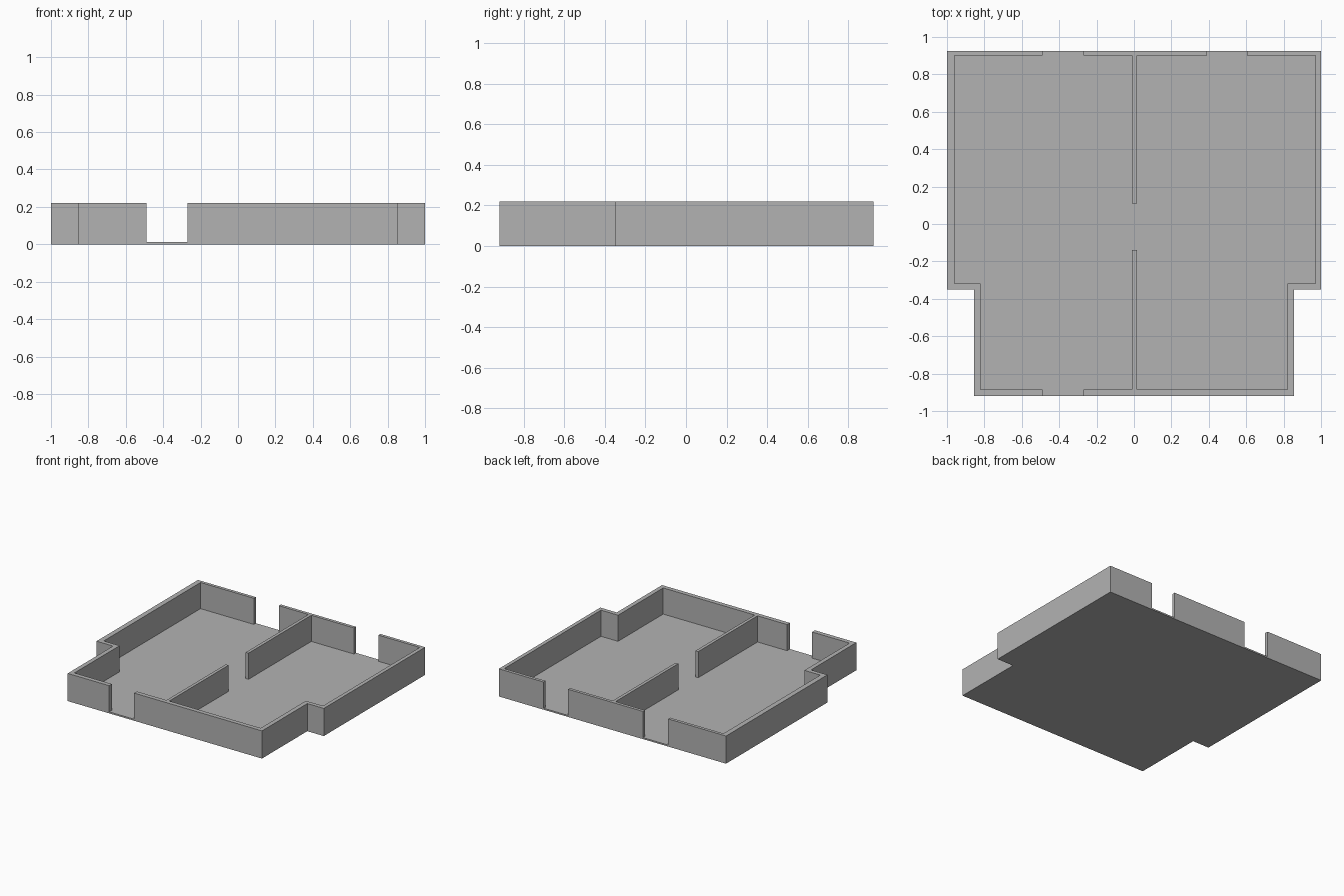
import bpy
import bmesh

cube = bpy.data.objects.get("Cube")
if cube:
    bpy.data.objects.remove(cube, do_unlink=True)

GREY = (0.45, 0.45, 0.45, 1.0)
mat = bpy.data.materials.new("plain_grey")
mat.use_nodes = True
mat.diffuse_color = GREY
mat.node_tree.nodes["Principled BSDF"].inputs["Base Color"].default_value = GREY

FLOOR, TOP = 0.012, 0.22
# Outer and inner faces of the walls
BACK, BACK_IN = 0.925, 0.9
FRONT, FRONT_IN = -0.92, -0.885
STEP, STEP_IN = -0.35, -0.317
WIDE, NARROW = 1.0, 0.855
LEFT_IN, RIGHT_IN = 0.97, -0.96
NARROW_IN = 0.82
# Doorways and the middle partition
DOOR_A, DOOR_B = (-0.49, -0.27), (0.39, 0.605)
MID = (-0.01, 0.015)
PASSAGE = (-0.14, 0.11)


def slab(name, outline, z0, z1):
    """Extrude a flat outline from z0 up to z1."""
    bm = bmesh.new()
    face = bm.faces.new([bm.verts.new((x, y, z0)) for x, y in outline])
    top = bmesh.ops.extrude_face_region(bm, geom=[face])["geom"]
    verts = [g for g in top if isinstance(g, bmesh.types.BMVert)]
    bmesh.ops.translate(bm, verts=verts, vec=(0, 0, z1 - z0))
    bmesh.ops.recalc_face_normals(bm, faces=bm.faces)
    mesh = bpy.data.meshes.new(name)
    bm.to_mesh(mesh)
    bm.free()
    mesh.materials.append(mat)
    obj = bpy.data.objects.new(name, mesh)
    bpy.context.collection.objects.link(obj)
    return obj


# Floor with a narrower front half
half = [(NARROW, FRONT), (NARROW, STEP), (WIDE, STEP), (WIDE, BACK)]
slab("floor", half + [(-x, y) for x, y in reversed(half)], 0, FLOOR)

# Right wall run, between the front and back doorways
slab("right_walls", [
    (DOOR_A[0], FRONT), (-NARROW, FRONT), (-NARROW, STEP), (-WIDE, STEP),
    (-WIDE, BACK), (DOOR_A[0], BACK), (DOOR_A[0], BACK_IN),
    (RIGHT_IN, BACK_IN), (RIGHT_IN, STEP_IN), (-NARROW_IN, STEP_IN),
    (-NARROW_IN, FRONT_IN), (DOOR_A[0], FRONT_IN)], FLOOR, TOP)

# Left wall run, with the front part of the partition
slab("left_walls", [
    (DOOR_A[1], FRONT), (NARROW, FRONT), (NARROW, STEP), (WIDE, STEP),
    (WIDE, BACK), (DOOR_B[1], BACK), (DOOR_B[1], BACK_IN),
    (LEFT_IN, BACK_IN), (LEFT_IN, STEP_IN), (NARROW_IN, STEP_IN),
    (NARROW_IN, FRONT_IN), (MID[1], FRONT_IN), (MID[1], PASSAGE[0]),
    (MID[0], PASSAGE[0]), (MID[0], FRONT_IN), (DOOR_A[1], FRONT_IN)],
    FLOOR, TOP)

# Back wall between the doorways, with the back part of the partition
slab("back_wall_and_partition", [
    (DOOR_A[1], BACK), (DOOR_B[0], BACK), (DOOR_B[0], BACK_IN),
    (MID[1], BACK_IN), (MID[1], PASSAGE[1]), (MID[0], PASSAGE[1]),
    (MID[0], BACK_IN), (DOOR_A[1], BACK_IN)], FLOOR, TOP)
